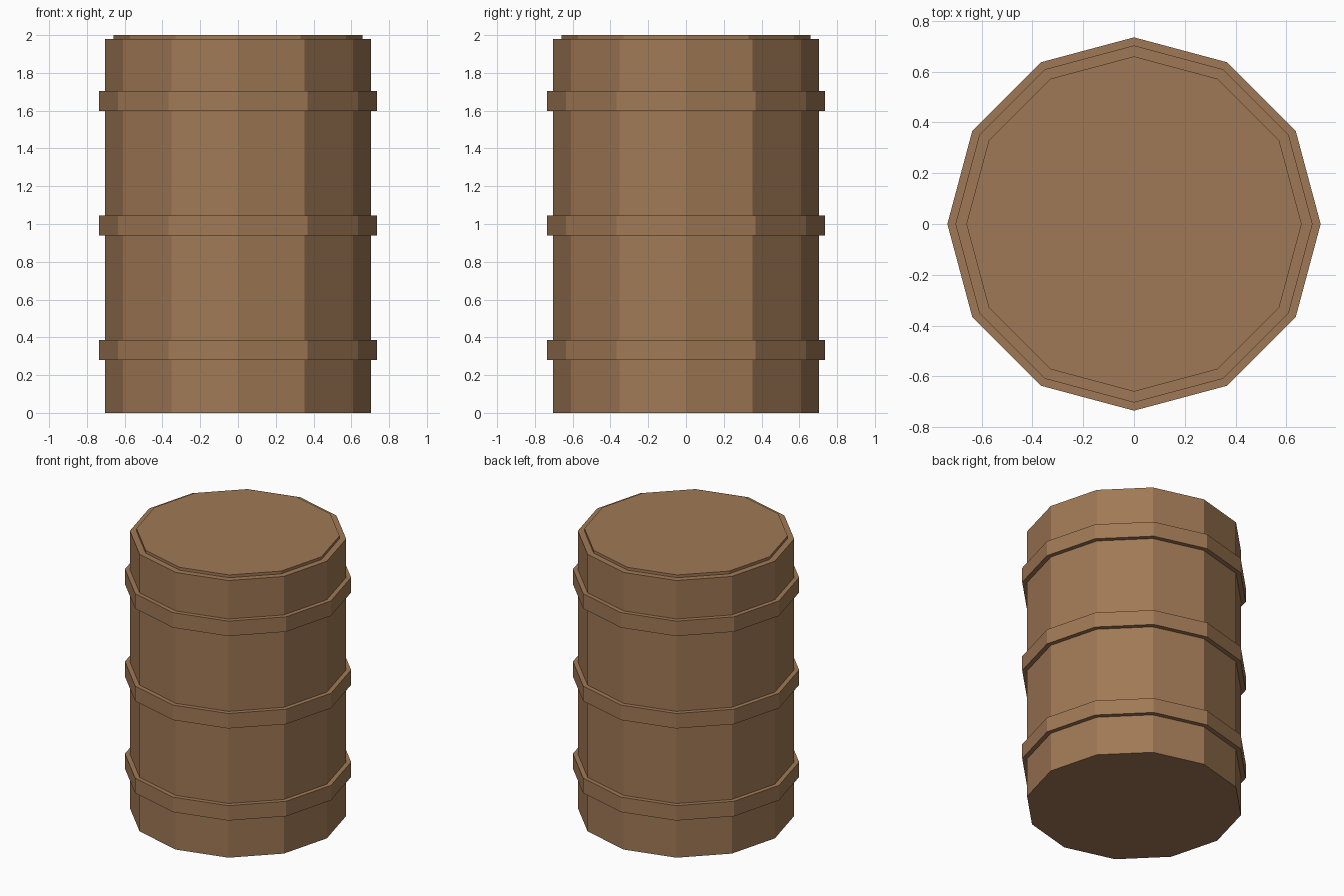
import bpy, math

if "Cube" in bpy.data.objects:
    bpy.data.objects.remove(bpy.data.objects["Cube"])

SIDES = 12

wood = bpy.data.materials.new("brown")
wood.diffuse_color = (0.352, 0.191, 0.092, 1)
wood.use_nodes = True
wood.node_tree.nodes["Principled BSDF"].inputs["Base Color"].default_value = wood.diffuse_color


def drum(name, radius, z0, z1):
    """Flat-shaded twelve-sided cylinder with corners on the axes."""
    bpy.ops.mesh.primitive_cylinder_add(
        vertices=SIDES, radius=radius, depth=z1 - z0, location=(0, 0, (z0 + z1) / 2))
    ob = bpy.context.object
    ob.name = name
    ob.data.materials.append(wood)
    return ob


def hoop(name, outer, inner, z0, z1):
    """Closed ring with a rectangular section."""
    section = [(inner, z0), (outer, z0), (outer, z1), (inner, z1)]
    verts, faces = [], []
    for i in range(SIDES):
        a = 2 * math.pi * i / SIDES
        verts += [(r * math.cos(a), r * math.sin(a), z) for r, z in section]
        j = (i + 1) % SIDES
        for k in range(4):
            m = (k + 1) % 4
            faces.append((i * 4 + k, j * 4 + k, j * 4 + m, i * 4 + m))
    me = bpy.data.meshes.new(name)
    me.from_pydata(verts, [], faces)
    me.materials.append(wood)
    ob = bpy.data.objects.new(name, me)
    bpy.context.collection.objects.link(ob)
    return ob


# Barrel body and raised lid
drum("barrel_body", 0.703, 0.0, 1.98)
drum("lid", 0.66, 1.97, 2.0)

# Three hoops around the body
for name, z in (("lower", 0.28), ("middle", 0.938), ("upper", 1.598)):
    hoop(name + "_hoop", 0.735, 0.69, z, z + 0.107)
